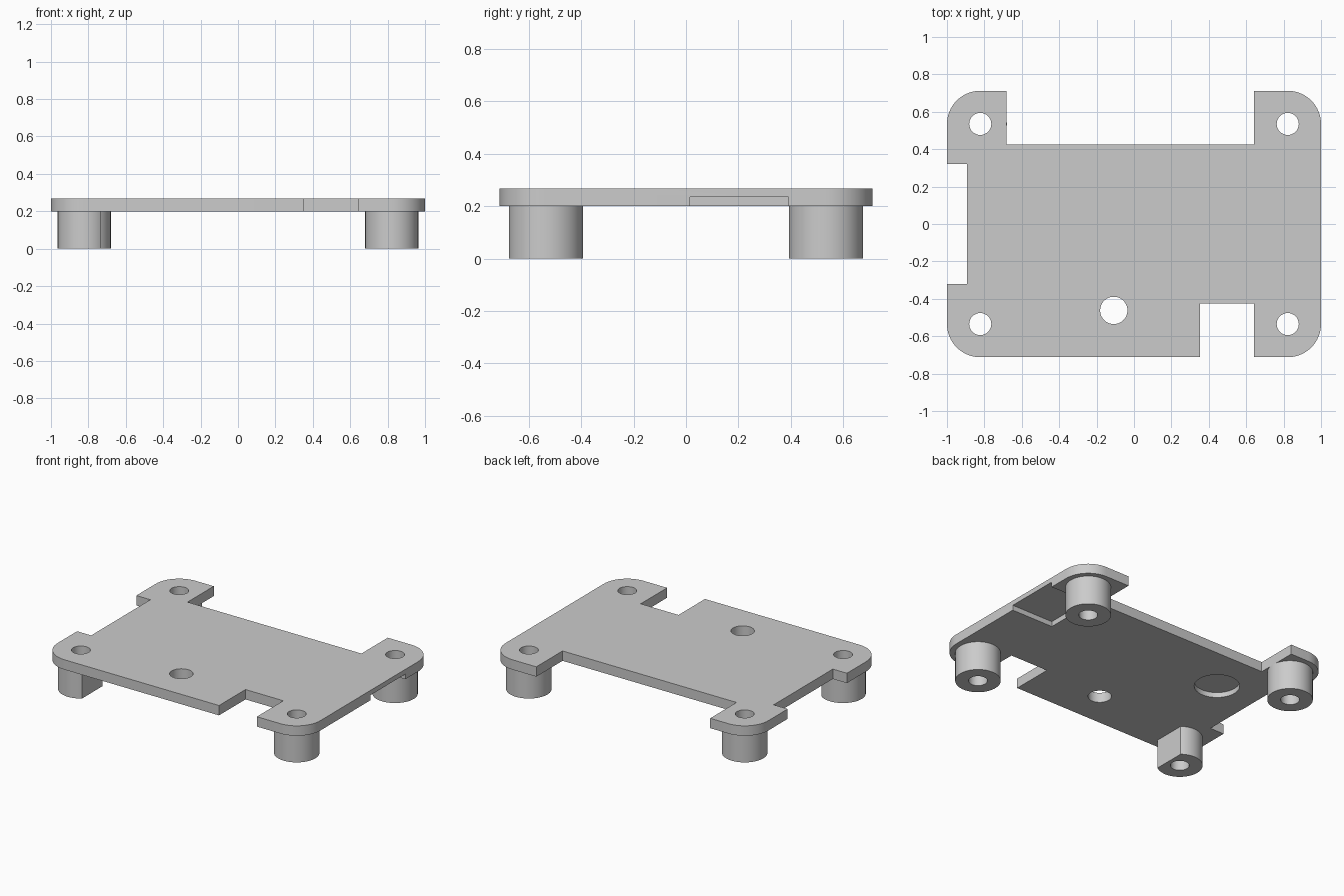
import bpy, bmesh
from math import cos, sin, pi, radians

cube = bpy.data.objects.get("Cube")
if cube:
    bpy.data.objects.remove(cube, do_unlink=True)

PLATE_LOW, PLATE_TOP = 0.20, 0.268
HALF_X, HALF_Y = 1.0, 0.712
POST_X, POST_Y = 0.822, 0.535
CORNER_R, POST_R, SCREW_R = 0.178, 0.142, 0.059
POCKET_TOP = 0.235

grey = bpy.data.materials.new("light grey")
grey.use_nodes = True
grey.diffuse_color = (0.6, 0.6, 0.6, 1)
grey.node_tree.nodes["Principled BSDF"].inputs["Base Color"].default_value = (0.6, 0.6, 0.6, 1)


def prism(name, outline, low, high):
    """Extrude a counter-clockwise outline between two heights."""
    bm = bmesh.new()
    face = bm.faces.new([bm.verts.new((x, y, low)) for x, y in outline])
    top = bmesh.ops.extrude_face_region(bm, geom=[face])
    verts = [g for g in top["geom"] if isinstance(g, bmesh.types.BMVert)]
    bmesh.ops.translate(bm, verts=verts, vec=(0, 0, high - low))
    bmesh.ops.recalc_face_normals(bm, faces=bm.faces)
    mesh = bpy.data.meshes.new(name)
    bm.to_mesh(mesh)
    bm.free()
    mesh.materials.append(grey)
    obj = bpy.data.objects.new(name, mesh)
    bpy.context.collection.objects.link(obj)
    return obj


def arc(x, y, r, start=0.0, sweep=2 * pi, steps=64):
    return [(x + r * cos(start + sweep * i / steps), y + r * sin(start + sweep * i / steps))
            for i in range(steps + (sweep < 2 * pi))]


def box(x0, x1, y0, y1):
    return [(x0, y0), (x1, y0), (x1, y1), (x0, y1)]


def activate(obj):
    bpy.ops.object.select_all(action='DESELECT')
    obj.select_set(True)
    bpy.context.view_layer.objects.active = obj


def cut(obj, outline, low=-0.1, high=0.5):
    """Remove an extruded outline from an object."""
    cutter = prism("cutter", outline, low, high)
    cutter.hide_render = True
    mod = obj.modifiers.new("cut", 'BOOLEAN')
    mod.operation, mod.solver, mod.object = 'DIFFERENCE', 'EXACT', cutter
    activate(obj)
    bpy.ops.object.modifier_apply(modifier=mod.name)
    bpy.data.objects.remove(cutter, do_unlink=True)


def finish(obj):
    activate(obj)
    bpy.ops.object.shade_smooth_by_angle(angle=radians(30))


# Rounded plate
corners = [(1, 1), (-1, 1), (-1, -1), (1, -1)]
outline = []
for i, (sx, sy) in enumerate(corners):
    outline += arc(sx * (HALF_X - CORNER_R), sy * (HALF_Y - CORNER_R), CORNER_R,
                   i * pi / 2, pi / 2, 16)
plate = prism("mounting_plate", outline, PLATE_LOW, PLATE_TOP)

# Edge notches: back, front, and the -x side
cut(plate, box(-0.683, 0.642, 0.426, 1))
cut(plate, box(0.354, 0.642, -1, -0.424))
cut(plate, box(-1.2, -0.893, -0.322, 0.322))

# Access hole, then shallow pockets in the underside
cut(plate, arc(-0.108, -0.462, 0.073))
cut(plate, arc(-0.585, 0.108, 0.142), 0, POCKET_TOP)
cut(plate, box(0.682, 1.2, 0.015, 0.392), 0, POCKET_TOP)

# Hollow standoff posts with screw holes running through the plate
for sx, sy in corners:
    x, y = sx * POST_X, sy * POST_Y
    name = ("back" if sy > 0 else "front") + ("_left" if sx > 0 else "_right") + "_post"
    post = prism(name, arc(x, y, POST_R), 0, PLATE_LOW)
    for part in (post, plate):
        cut(part, arc(x, y, SCREW_R, steps=48))
    # One post is trimmed flat on its inner side
    if name == "front_right_post":
        cut(post, box(-0.735, -0.5, y - 0.3, y + 0.3))
    finish(post)

finish(plate)
